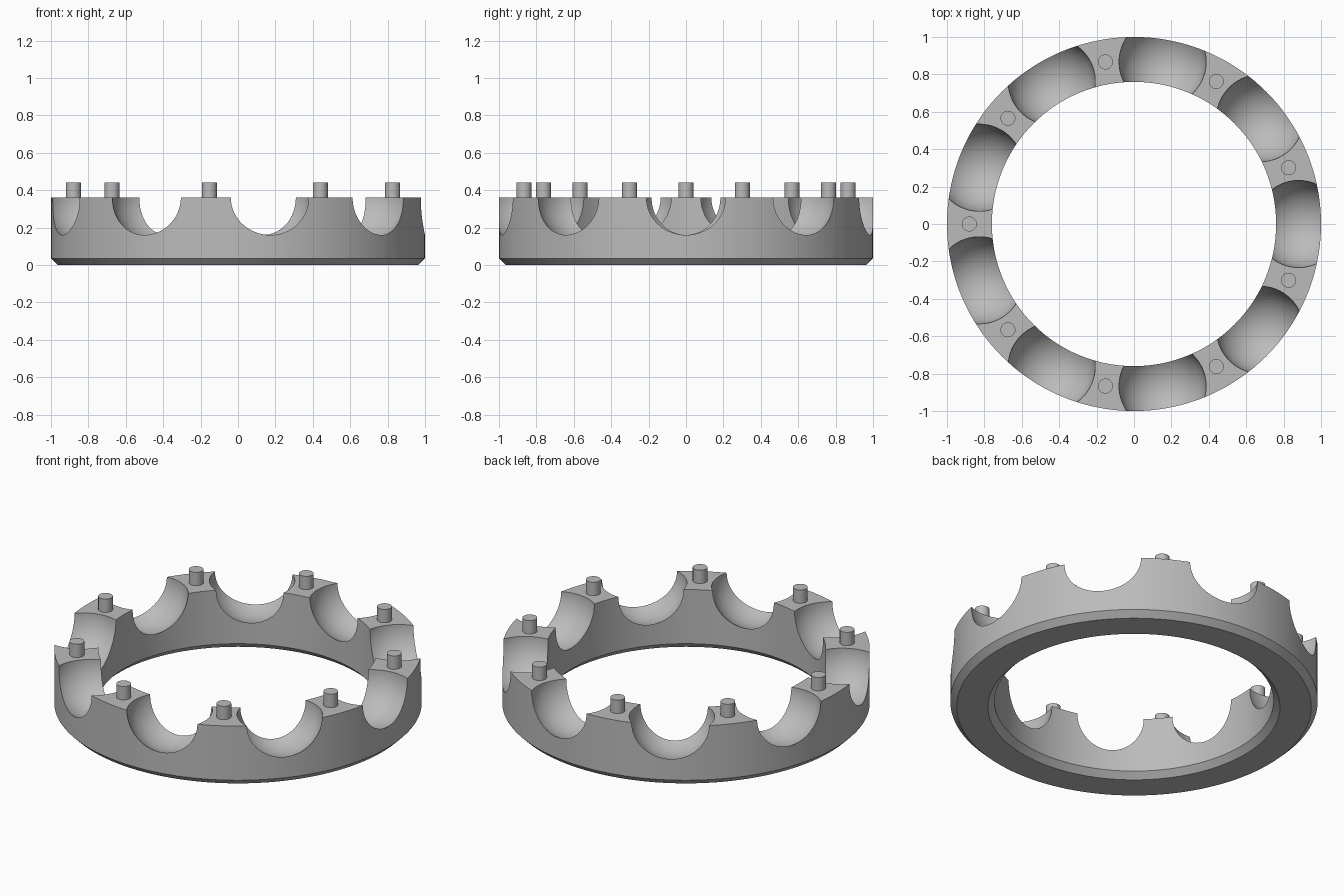
import bpy
import bmesh
from math import radians, cos, sin, tau
from mathutils import Matrix, Vector

COUNT = 9
OUTER, INNER, MID = 1.0, 0.76, 0.88
TOP, CHAMFER = 0.36, 0.035
POCKET_R, PIN_R, PIN_TOP = 0.233, 0.04, 0.44
STEPS = 144

cube = bpy.data.objects.get("Cube")
if cube:
    bpy.data.objects.remove(cube, do_unlink=True)

steel = bpy.data.materials.new("grey_steel")
steel.use_nodes = True
grey = (0.5, 0.5, 0.5, 1)
steel.diffuse_color = grey
steel.node_tree.nodes["Principled BSDF"].inputs["Base Color"].default_value = grey


def make_object(name, bm):
    bmesh.ops.recalc_face_normals(bm, faces=bm.faces)
    mesh = bpy.data.meshes.new(name)
    bm.to_mesh(mesh)
    bm.free()
    mesh.materials.append(steel)
    obj = bpy.data.objects.new(name, mesh)
    bpy.context.collection.objects.link(obj)
    return obj


def activate(obj):
    bpy.ops.object.select_all(action="DESELECT")
    obj.select_set(True)
    bpy.context.view_layer.objects.active = obj


def smooth(obj):
    activate(obj)
    bpy.ops.object.shade_smooth_by_angle(angle=radians(30))


def around(degrees, z):
    a = radians(degrees)
    return Vector((MID * cos(a), MID * sin(a), z))


# Ring body: chamfered profile turned about the z axis
profile = [(INNER + CHAMFER, 0), (OUTER - CHAMFER, 0), (OUTER, CHAMFER),
           (OUTER, TOP), (INNER, TOP), (INNER, CHAMFER)]
bm = bmesh.new()
loops = [[bm.verts.new((r * cos(tau * i / STEPS), r * sin(tau * i / STEPS), z))
          for r, z in profile] for i in range(STEPS)]
for i in range(STEPS):
    a, b = loops[i], loops[(i + 1) % STEPS]
    for j in range(len(profile)):
        k = (j + 1) % len(profile)
        bm.faces.new((a[j], b[j], b[k], a[k]))
ring = make_object("cage_ring", bm)

# Ball pockets: spheres cut out of the upper half
bm = bmesh.new()
for i in range(COUNT):
    place = Matrix.Translation(around(i * 360 / COUNT, TOP))
    turn = Matrix.Rotation(radians(i * 360 / COUNT + 1.3), 4, "Z")
    bmesh.ops.create_uvsphere(bm, u_segments=64, v_segments=41,
                              radius=POCKET_R, matrix=place @ turn)
cutter = make_object("pocket_cutter", bm)
cutter.hide_render = True

cut = ring.modifiers.new("pockets", "BOOLEAN")
cut.operation = "DIFFERENCE"
cut.solver = "EXACT"
cut.object = cutter
activate(ring)
bpy.ops.object.modifier_apply(modifier=cut.name)
bpy.data.objects.remove(cutter, do_unlink=True)
smooth(ring)

# Rivet pins: one on each land between pockets
base = TOP - 0.01
for i in range(COUNT):
    bm = bmesh.new()
    centre = around((i + 0.5) * 360 / COUNT, (base + PIN_TOP) / 2)
    bmesh.ops.create_cone(bm, cap_ends=True, segments=32, radius1=PIN_R,
                          radius2=PIN_R, depth=PIN_TOP - base,
                          matrix=Matrix.Translation(centre))
    smooth(make_object(f"rivet_pin_{i + 1}", bm))
